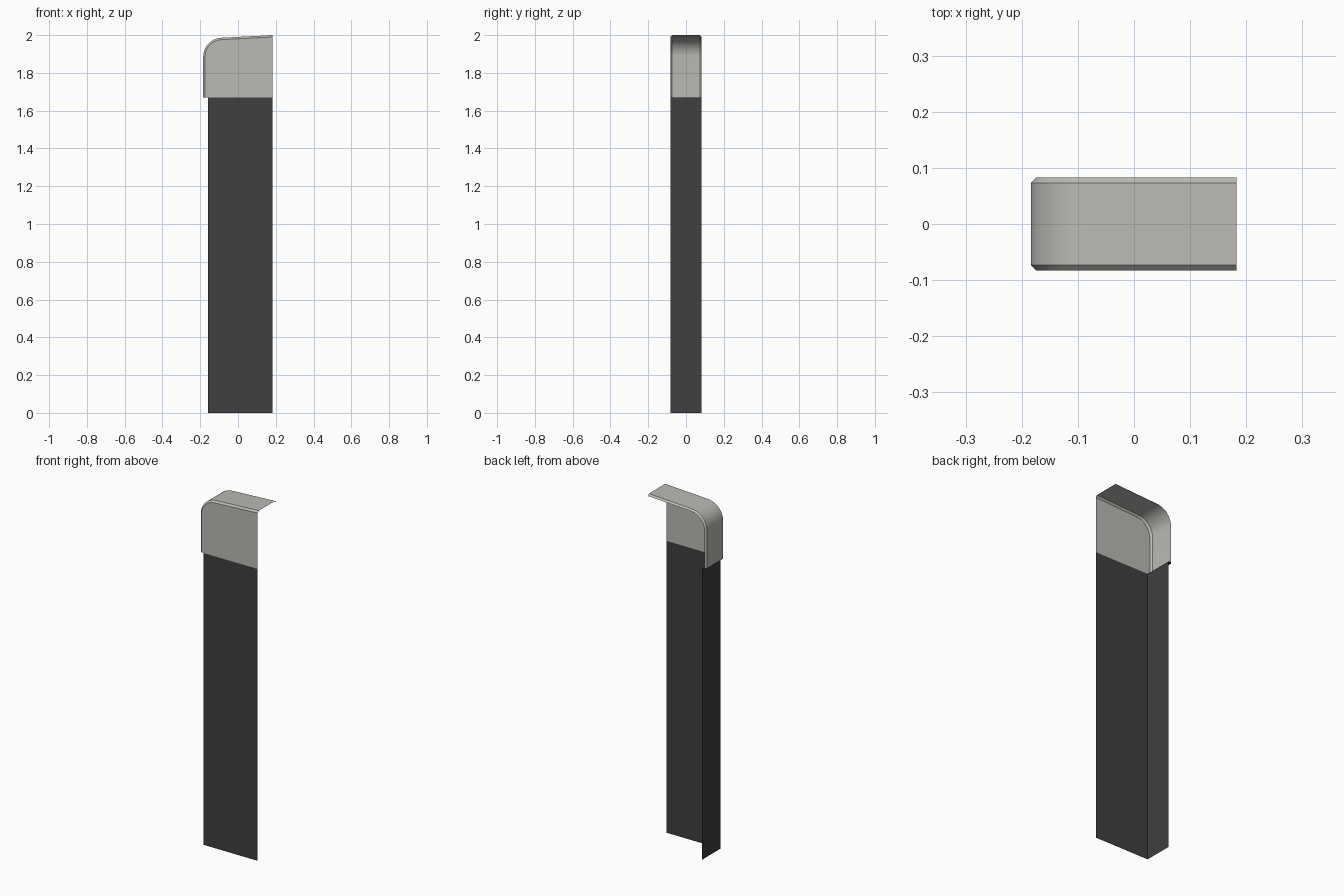
import bpy
import math

if "Cube" in bpy.data.objects:
    bpy.data.objects.remove(bpy.data.objects["Cube"], do_unlink=True)

END_X = 0.183      # open end
WALL_X = -0.16     # closed side of the lower body
HALF_D = 0.083     # half depth
SEAM_Z = 1.67      # where cap meets body
CAP_X = -0.184
RADIUS = 0.1
BEVEL = 0.01


def make_material(name, colour):
    mat = bpy.data.materials.new(name)
    mat.use_nodes = True
    mat.diffuse_color = colour
    mat.node_tree.nodes["Principled BSDF"].inputs["Base Color"].default_value = colour
    return mat


def make_object(name, verts, faces, mat):
    mesh = bpy.data.meshes.new(name)
    mesh.from_pydata(verts, [], faces)
    mesh.materials.append(mat)
    obj = bpy.data.objects.new(name, mesh)
    bpy.context.collection.objects.link(obj)
    return obj


def cap_profile(inset, y):
    """Outline from the seam, round the corner, along the sloping top."""
    cx, cz, r = CAP_X + RADIUS, 1.886, RADIUS - inset
    pts = [(CAP_X + inset, y, SEAM_Z)]
    steps = 16
    for i in range(steps + 1):
        a = math.radians(180 - 87 * i / steps)
        pts.append((cx + r * math.cos(a), y, cz + r * math.sin(a)))
    pts.append((END_X, y, 2.0 - inset))
    return pts


dark = make_material("charcoal", (0.05, 0.05, 0.05, 1))
grey = make_material("warm grey", (0.50, 0.49, 0.46, 1))

# Lower body: front sheet and side sheet, open elsewhere
make_object("body_front_panel",
            [(WALL_X, -HALF_D, 0), (END_X, -HALF_D, 0),
             (END_X, -HALF_D, SEAM_Z), (WALL_X, -HALF_D, SEAM_Z)],
            [(0, 1, 2, 3)], dark)
make_object("body_side_panel",
            [(WALL_X, HALF_D, 0), (WALL_X, -HALF_D, 0),
             (WALL_X, -HALF_D, SEAM_Z), (WALL_X, HALF_D, SEAM_Z)],
            [(0, 1, 2, 3)], dark)

# Narrow ledge under the overhanging cap
flat = HALF_D - BEVEL
make_object("cap_ledge",
            [(WALL_X, -HALF_D, SEAM_Z), (CAP_X + BEVEL, -HALF_D, SEAM_Z),
             (CAP_X, -flat, SEAM_Z), (CAP_X, flat, SEAM_Z),
             (CAP_X + BEVEL, HALF_D, SEAM_Z), (WALL_X, HALF_D, SEAM_Z)],
            [(0, 5, 4, 3, 2, 1)], dark)

# Cap front sheet with the rounded corner
outline = cap_profile(BEVEL, -HALF_D) + [(END_X, -HALF_D, SEAM_Z)]
make_object("cap_front_panel", outline, [tuple(reversed(range(len(outline))))], grey)

# Cap shell: chamfer, wide band, chamfer
rows = [cap_profile(BEVEL, -HALF_D), cap_profile(0, -flat),
        cap_profile(0, flat), cap_profile(BEVEL, HALF_D)]
n = len(rows[0])
shell_faces = [(r * n + i, r * n + i + 1, (r + 1) * n + i + 1, (r + 1) * n + i)
               for r in range(3) for i in range(n - 1)]
shell = make_object("cap_shell", [p for row in rows for p in row], shell_faces, grey)

bpy.ops.object.select_all(action='DESELECT')
shell.select_set(True)
bpy.context.view_layer.objects.active = shell
bpy.ops.object.shade_smooth_by_angle(angle=math.radians(30))
